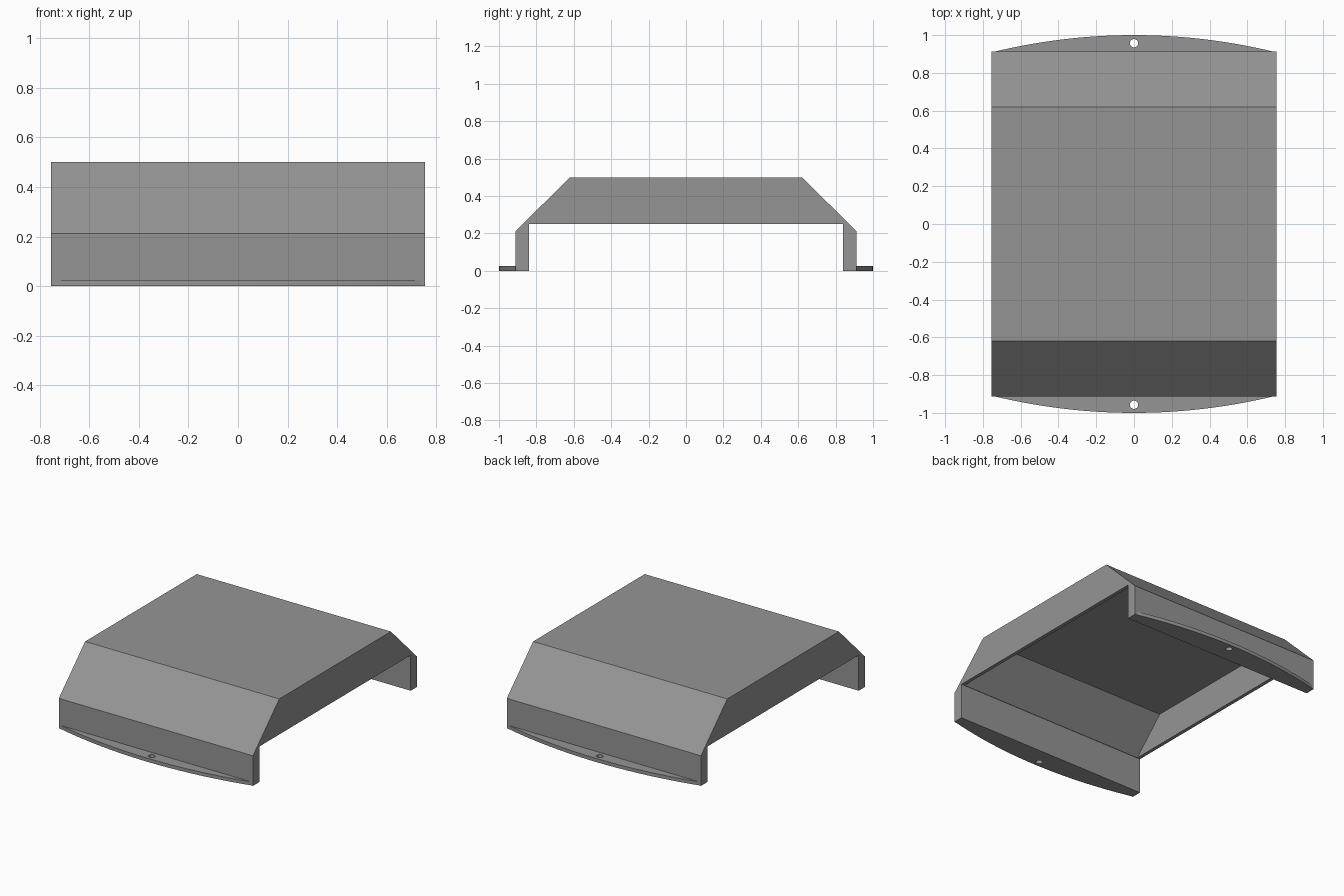
import bpy, bmesh, math
from mathutils import Vector

if "Cube" in bpy.data.objects:
    bpy.data.objects.remove(bpy.data.objects["Cube"])

grey = bpy.data.materials.new("mid grey")
grey.diffuse_color = (0.3, 0.3, 0.3, 1)
grey.use_nodes = True
grey.node_tree.nodes["Principled BSDF"].inputs["Base Color"].default_value = grey.diffuse_color


def prism(name, points, offset):
    """Extrude a flat outline by an offset vector."""
    bm = bmesh.new()
    face = bm.faces.new([bm.verts.new(p) for p in points])
    top = bmesh.ops.extrude_face_region(bm, geom=[face])
    verts = [g for g in top["geom"] if isinstance(g, bmesh.types.BMVert)]
    bmesh.ops.translate(bm, verts=verts, vec=Vector(offset))
    bmesh.ops.recalc_face_normals(bm, faces=bm.faces)
    mesh = bpy.data.meshes.new(name)
    bm.to_mesh(mesh)
    bm.free()
    mesh.materials.append(grey)
    obj = bpy.data.objects.new(name, mesh)
    bpy.context.collection.objects.link(obj)
    return obj


def cut(obj, cutter):
    mod = obj.modifiers.new("cut", "BOOLEAN")
    mod.operation = "DIFFERENCE"
    mod.solver = "EXACT"
    mod.object = cutter
    cutter.hide_render = True
    cutter.hide_set(True)


def side_profile(half, x):
    """Mirror half of a (y, z) outline across y = 0."""
    return [(x, y, z) for y, z in half] + [(x, -y, z) for y, z in reversed(half)]


W = 0.755       # half width
WALL = 0.025    # sheet thickness

# Bridge-shaped cover with sloped shoulders and two thick legs
cover = prism("cover", side_profile(
    [(0.62, 0.5), (0.912, 0.212), (0.912, 0), (0.84, 0), (0.84, 0.25)], -W), (2 * W, 0, 0))

# Hollow underside, leaving thin side panels and a thin roof
cavity = prism("cavity_cutter", side_profile(
    [(0.61, 0.475), (0.837, 0.25), (0.8, 0.2)], -W + WALL), (2 * (W - WALL), 0, 0))
cut(cover, cavity)

# Curved mounting flanges, each with one screw hole
HALF, SEGS = 0.74, 32
RISE = 1 - 0.912
R = (HALF ** 2 + RISE ** 2) / (2 * RISE)
ANGLE = math.asin(HALF / R)
for side, label in ((-1, "front"), (1, "back")):
    arc = []
    for i in range(SEGS + 1):
        a = ANGLE * (2 * i / SEGS - 1)
        arc.append((R * math.sin(a), side * (1 - R + R * math.cos(a)), 0))
    flange = prism(label + "_flange", arc, (0, 0, WALL))
    ring = [(0.022 * math.cos(k * math.tau / 24),
             side * 0.957 + 0.022 * math.sin(k * math.tau / 24), -0.05) for k in range(24)]
    cut(flange, prism(label + "_hole_cutter", ring, (0, 0, 0.15)))
